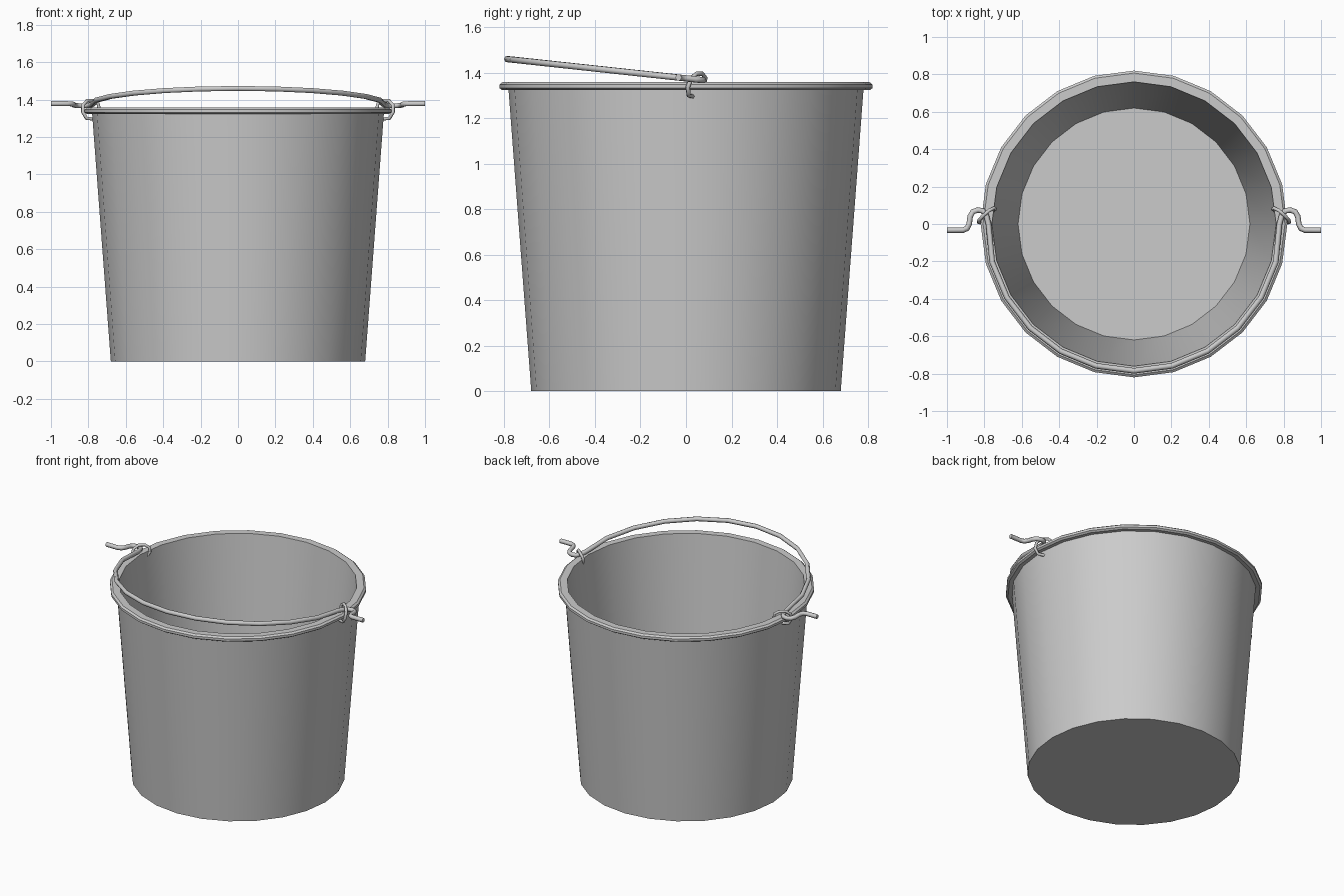
import bpy, bmesh, math

if "Cube" in bpy.data.objects:
    bpy.data.objects.remove(bpy.data.objects["Cube"], do_unlink=True)

SIDES = 24

steel = bpy.data.materials.new("galvanised grey")
steel.use_nodes = True
grey = (0.6, 0.6, 0.6, 1.0)
steel.diffuse_color = grey
steel.node_tree.nodes["Principled BSDF"].inputs["Base Color"].default_value = grey


def add_object(name, data):
    obj = bpy.data.objects.new(name, data)
    bpy.context.collection.objects.link(obj)
    data.materials.append(steel)
    bpy.ops.object.select_all(action='DESELECT')
    obj.select_set(True)
    bpy.context.view_layer.objects.active = obj
    return obj


def lathe(name, profile):
    """Spin a closed radius/height profile around the z axis."""
    bm = bmesh.new()
    verts = [bm.verts.new((0, r, z)) for r, z in profile]
    edges = [bm.edges.new(pair) for pair in zip(verts, verts[1:])]
    bmesh.ops.spin(bm, geom=verts + edges, cent=(0, 0, 0), axis=(0, 0, 1),
                   angle=2 * math.pi, steps=SIDES, use_duplicate=False)
    bmesh.ops.remove_doubles(bm, verts=bm.verts, dist=0.0005)
    bmesh.ops.recalc_face_normals(bm, faces=bm.faces)
    mesh = bpy.data.meshes.new(name)
    bm.to_mesh(mesh)
    bm.free()
    add_object(name, mesh)
    bpy.ops.object.shade_smooth_by_angle(angle=math.radians(35))


def wire(name, points, radius):
    """Sweep a thin six-sided wire through the points."""
    curve = bpy.data.curves.new(name, 'CURVE')
    curve.dimensions = '3D'
    curve.bevel_depth = radius
    curve.bevel_resolution = 1
    curve.use_fill_caps = True
    spline = curve.splines.new('POLY')
    spline.points.add(len(points) - 1)
    for p, co in zip(spline.points, points):
        p.co = (*co, 1)
    add_object(name, curve)
    bpy.ops.object.convert(target='MESH')
    bpy.ops.object.shade_smooth_by_angle(angle=math.radians(65))


# Tapered pail with rolled rim, inner wall and floor
lathe("bucket_body", [
    (0, 0), (0.68, 0), (0.78, 1.325),
    (0.807, 1.323), (0.82, 1.332), (0.82, 1.348), (0.807, 1.358),
    (0.76, 1.358), (0.62, 0.04), (0, 0.04)])

# Handle: hooked ends joined by a half-circle arc, lying in a tilted plane
hook = [(1.0, -0.033), (0.915, -0.033), (0.893, -0.024), (0.881, 0.0),
        (0.876, 0.04), (0.862, 0.065), (0.835, 0.075), (0.808, 0.07),
        (0.79, 0.045), (0.778, 0.0)]
arc = []
for i in range(1, 12):
    a = math.pi * i / 12
    arc.append((0.785 * math.cos(a), -0.785 * math.sin(a)))
outline = hook + arc + [(-x, y) for x, y in reversed(hook)]
wire("handle", [(x, y, 1.375 - 0.108 * y) for x, y in outline], 0.015)

# Open wire rings that tie the handle to the rim on each side
ring = [(0.77, 0.028, 1.296), (0.81, 0.012, 1.3), (0.83, 0.008, 1.335),
        (0.828, 0.02, 1.372), (0.806, 0.045, 1.395), (0.775, 0.072, 1.395),
        (0.748, 0.085, 1.378), (0.742, 0.08, 1.35), (0.755, 0.07, 1.325)]
for side, sign in (("left", 1), ("right", -1)):
    wire(side + "_handle_ring", [(sign * x, y, z) for x, y, z in ring], 0.01)
